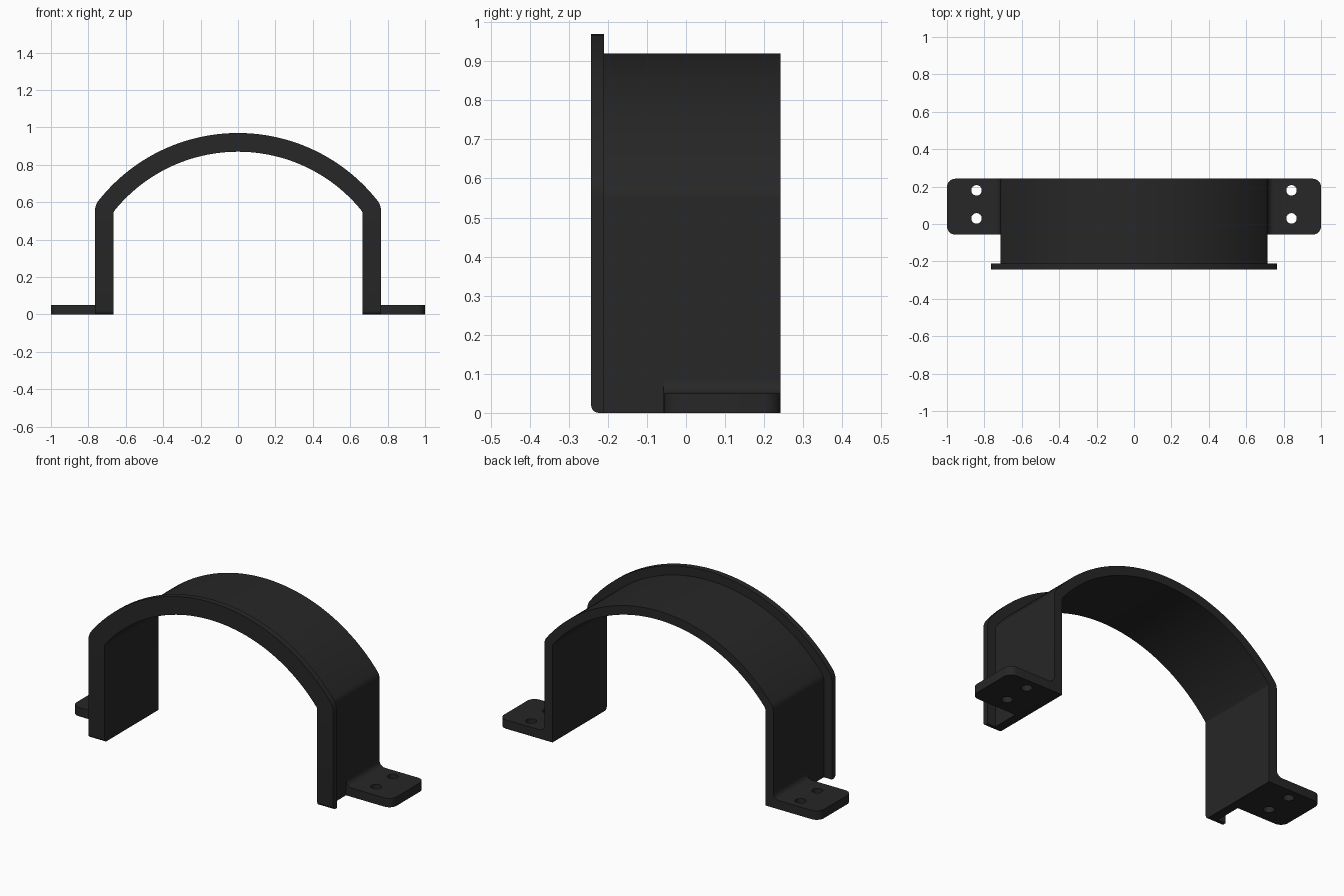
import bpy, bmesh
from math import sin, cos, pi, atan2, sqrt

cube = bpy.data.objects.get("Cube")
if cube:
    bpy.data.objects.remove(cube, do_unlink=True)

black = bpy.data.materials.new("matte black")
black.use_nodes = True
colour = (0.02, 0.02, 0.02, 1)
black.diffuse_color = colour
bsdf = black.node_tree.nodes["Principled BSDF"]
bsdf.inputs["Base Color"].default_value = colour
bsdf.inputs["Roughness"].default_value = 0.6

IN, WALL, LIP = 0.0, 0.05, 0.1          # offsets from the inner surface
FRONT, LIP_BACK, BACK = -0.243, -0.21, 0.242


def finish(bm, name):
    bmesh.ops.recalc_face_normals(bm, faces=bm.faces)
    mesh = bpy.data.meshes.new(name)
    bm.to_mesh(mesh)
    bm.free()
    obj = bpy.data.objects.new(name, mesh)
    bpy.context.collection.objects.link(obj)
    mesh.materials.append(black)
    return obj


def smooth(obj):
    bpy.ops.object.select_all(action='DESELECT')
    obj.select_set(True)
    bpy.context.view_layer.objects.active = obj
    bpy.ops.object.shade_smooth_by_angle(angle=pi / 6)


def arch_path(offset):
    """Straight leg, blended shoulder, crown arc, mirrored to the other side."""
    centre, radius, half = 0.02, 0.85 + offset, 0.665 + offset
    r = 0.02 + 0.7 * offset
    shoulder = centre + sqrt((radius - r) ** 2 - (half - r) ** 2)
    phi = atan2(shoulder - centre, half - r)
    pts = [(half, 0)]
    for i in range(7):
        a = phi * i / 6
        pts.append((half - r + r * cos(a), shoulder + r * sin(a)))
    for i in range(1, 25):
        a = phi + (pi / 2 - phi) * i / 24
        pts.append((radius * cos(a), centre + radius * sin(a)))
    return pts + [(-x, z) for x, z in reversed(pts[:-1])]


# Arch band with a raised front lip: an L section swept along the path
section = [(IN, FRONT), (LIP, FRONT), (LIP, LIP_BACK),
           (WALL, LIP_BACK), (WALL, BACK), (IN, BACK)]
bm = bmesh.new()
rails = [[bm.verts.new((x, y, z)) for x, z in arch_path(o)] for o, y in section]
for a, b in zip(rails, rails[1:] + rails[:1]):
    for i in range(len(a) - 1):
        bm.faces.new((a[i], a[i + 1], b[i + 1], b[i]))
for end in (0, -1):
    bm.faces.new([rail[end] for rail in rails])
# Round the front bottom edge of both legs
bottom = [bm.edges.get((rails[0][e], rails[1][e])) for e in (0, -1)]
bmesh.ops.bevel(bm, geom=bottom, offset=0.02, segments=5, profile=0.5,
                affect='EDGES')
smooth(finish(bm, "arch_band"))


def mounting_foot(name, side):
    """Flat tab with a fillet against the leg, round corners and two holes."""
    root, tip, thick, fillet = 0.715, 1.0, 0.05, 0.035
    y0 = -0.057
    outline = [(root, 0), (tip, 0), (tip, thick)]
    for i in range(9):
        a = pi / 2 * i / 8
        outline.append((root + fillet * (1 - sin(a)),
                        thick + fillet * (1 - cos(a))))
    bm = bmesh.new()
    face = bm.faces.new([bm.verts.new((side * x, y0, z)) for x, z in outline])
    ext = bmesh.ops.extrude_face_region(bm, geom=[face])
    moved = [v for v in ext["geom"] if isinstance(v, bmesh.types.BMVert)]
    bmesh.ops.translate(bm, verts=moved, vec=(0, BACK - y0, 0))
    corners = [e for e in bm.edges
               if all(abs(v.co.x) > tip - 0.001 for v in e.verts)
               and abs(e.verts[0].co.z - e.verts[1].co.z) > 0.01]
    bmesh.ops.bevel(bm, geom=corners, offset=0.045, segments=8, profile=0.5,
                    affect='EDGES')
    foot = finish(bm, name)

    # Screw holes
    for y in (0.03, 0.18):
        bpy.ops.mesh.primitive_cylinder_add(vertices=32, radius=0.028, depth=0.3,
                                            location=(side * 0.842, y, 0))
        cutter = bpy.context.object
        cutter.name = "hole_cutter"
        cutter.hide_render = True
        cutter.data.materials.append(black)
        bpy.context.view_layer.objects.active = foot
        mod = foot.modifiers.new("screw hole", 'BOOLEAN')
        mod.operation = 'DIFFERENCE'
        mod.solver = 'EXACT'
        mod.object = cutter
        bpy.ops.object.modifier_apply(modifier=mod.name)
        bpy.data.objects.remove(cutter, do_unlink=True)
    smooth(foot)


mounting_foot("left_foot", 1)
mounting_foot("right_foot", -1)
